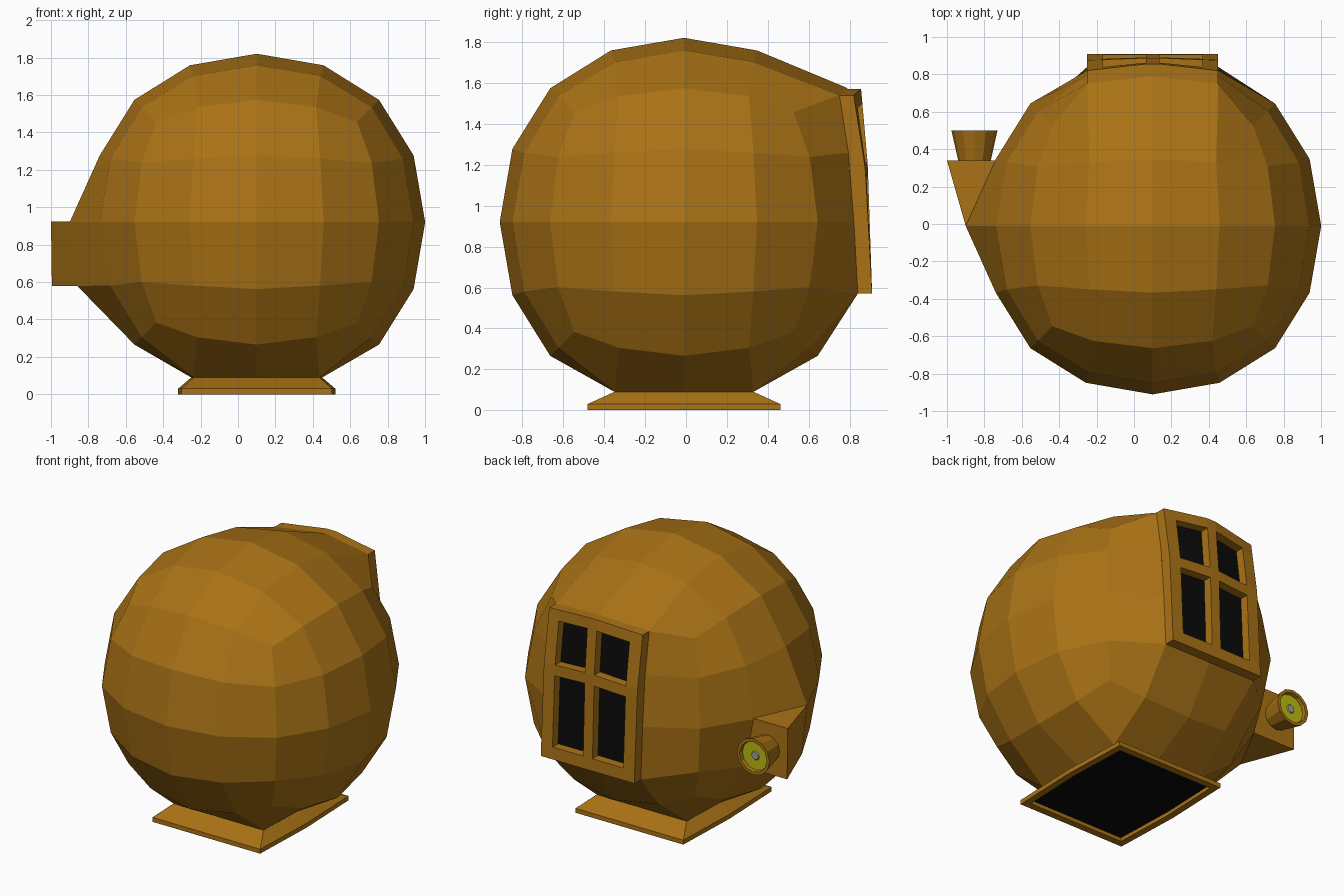
import bpy, bmesh, math
from mathutils import Vector

if "Cube" in bpy.data.objects:
    bpy.data.objects.remove(bpy.data.objects["Cube"])

CX, CY, CZ = 0.1, -0.01, 0.92


def material(name, rgb):
    m = bpy.data.materials.new(name)
    m.diffuse_color = (*rgb, 1)
    m.use_nodes = True
    m.node_tree.nodes["Principled BSDF"].inputs["Base Color"].default_value = m.diffuse_color
    return m


BRASS = material("brass", (0.40, 0.17, 0.008))
BLACK = material("black", (0.003, 0.003, 0.003))
YELLOW = material("yellow", (0.5, 0.5, 0.005))
GREY = material("grey", (0.35, 0.35, 0.35))


def finish(bm, name, mats, recalc=True):
    if recalc:
        bmesh.ops.recalc_face_normals(bm, faces=bm.faces[:])
    me = bpy.data.meshes.new(name)
    bm.to_mesh(me)
    bm.free()
    for m in mats:
        me.materials.append(m)
    ob = bpy.data.objects.new(name, me)
    bpy.context.collection.objects.link(ob)
    return ob


def loft(name, rings, mats, ring_mats, cap_mat):
    """Bridge successive rings of points and cap the last one."""
    bm = bmesh.new()
    loops = [[bm.verts.new(p) for p in r] for r in rings]
    n = len(loops[0])
    for a, b, mi in zip(loops, loops[1:], ring_mats):
        for i in range(n):
            j = (i + 1) % n
            bm.faces.new((a[i], a[j], b[j], b[i])).material_index = mi
    bm.faces.new(loops[-1]).material_index = cap_mat
    return finish(bm, name, mats)


def lerp_profile(v, pts):
    for (a, ya), (b, yb) in zip(pts, pts[1:]):
        if v <= b:
            break
    t = max(0, min(1, (v - a) / (b - a)))
    return ya + (yb - ya) * t


def window_y(u, v):
    """Outer surface of the window frame."""
    c = 1 - abs(u) / 0.35
    edge = lerp_profile(v, [(0.57, 0.91), (1.18, 0.877), (1.54, 0.82)])
    mid = lerp_profile(v, [(0.57, 0.91), (1.18, 0.89), (1.54, 0.86)])
    return edge + (mid - edge) * c


def window_top(u):
    return 1.575 - 0.035 * abs(u) / 0.35


# Helmet shell: cube subdivided twice
bm = bmesh.new()
bmesh.ops.create_cube(bm, size=2.146)
shell = finish(bm, "helmet_shell", [BRASS])
mod = shell.modifiers.new("round", 'SUBSURF')
mod.levels = mod.render_levels = 2
bpy.context.view_layer.objects.active = shell
shell.select_set(True)
bpy.ops.object.modifier_apply(modifier=mod.name)

bm = bmesh.new()
bm.from_mesh(shell.data)
window, neck = set(), set()
for v in bm.verts:
    x, y, z = v.co
    v.co += Vector((CX, CY, CZ))
    if abs(x) < 0.45 and y > 0.5 and z > -0.45:        # window opening
        window.add(v)
        u = 0 if abs(x) < 0.1 else math.copysign(0.35, x)
        if z > 0.5:
            v.co.z = window_top(u)
        elif z < -0.2:
            v.co.z = 0.57
        v.co.x = CX + u
        v.co.y = window_y(u, v.co.z) - 0.07
    elif abs(x) < 0.45 and abs(y) < 0.45 and z < -0.6:  # neck opening
        neck.add(v)
        sx = 0 if abs(x) < 0.1 else math.copysign(1, x)
        sy = 0 if abs(y) < 0.1 else math.copysign(1, y)
        v.co = (CX + sx * 0.35 * (0.96 if sy else 1), CY + sy * 0.34, 0.09)
    elif x < -0.6 and abs(y) < 0.1 and abs(z) < 0.1:    # bulge at the lamp
        v.co.x = -0.9
    elif x < -0.6 and abs(y) < 0.1 and -0.45 < z < 0:
        v.co.x, v.co.z = -0.86, 0.58
holes = [f for f in bm.faces if set(f.verts) <= window or set(f.verts) <= neck]
bmesh.ops.delete(bm, geom=holes, context='FACES')
bm.to_mesh(shell.data)
bm.free()


# Flared neck base with dark underside
def neck_ring(rx, ry, z):
    signs = [(-1, -1), (0, -1), (1, -1), (1, 0), (1, 1), (0, 1), (-1, 1), (-1, 0)]
    return [(CX + a * rx * (0.96 if b else 1), CY + b * ry, z) for a, b in signs]


loft("neck_base",
     [neck_ring(0.35, 0.34, 0.09), neck_ring(0.42, 0.472, 0.03),
      neck_ring(0.42, 0.472, 0), neck_ring(0.375, 0.425, 0),
      neck_ring(0.375, 0.425, 0.025)],
     [BRASS, BLACK], [0, 0, 0, 0], 1)

# Window frame with four recessed panes
us = [-0.35, -0.265, -0.035, 0.035, 0.265, 0.35]
vs = [0.57, 0.65, 1.12, 1.19, 1.47, 1.54]
bm = bmesh.new()
grid = []
for v in vs:
    row = []
    for u in us:
        z = v + (window_top(u) - 1.54) * (v - 0.57) / 0.97
        row.append(bm.verts.new((CX + u, window_y(u, v), z)))
    grid.append(row)
panes = []
for j in range(5):
    for i in range(5):
        f = bm.faces.new((grid[j][i], grid[j + 1][i], grid[j + 1][i + 1], grid[j][i + 1]))
        if i % 2 and j % 2:
            panes.append(f)
rim = [e for e in bm.edges if e.is_boundary]
ext = bmesh.ops.extrude_edge_only(bm, edges=rim)
bmesh.ops.translate(bm, vec=(0, -0.075, 0),
                    verts=[g for g in ext["geom"] if isinstance(g, bmesh.types.BMVert)])
sunk = bmesh.ops.extrude_discrete_faces(bm, faces=panes)["faces"]
for f in sunk:
    f.material_index = 1
    bmesh.ops.translate(bm, vec=(0, -0.06, 0), verts=f.verts[:])
finish(bm, "window_frame", [BRASS, BLACK])

# Lamp bracket: wedge on the side of the shell
loft("lamp_bracket",
     [[(-0.86, -0.01, 0.58), (-0.995, 0.34, 0.58), (-0.66, 0.34, 0.58)],
      [(-0.9, -0.01, 0.925), (-1.0, 0.34, 0.925), (-0.74, 0.34, 0.925)]],
     [BRASS], [0], 0)
bm = bmesh.new()
bm.faces.new([bm.verts.new(p) for p in
              [(-0.86, -0.01, 0.58), (-0.995, 0.34, 0.58), (-0.66, 0.34, 0.58)]])
bm.normal_update()
for f in bm.faces:
    if f.normal.z > 0:
        f.normal_flip()
finish(bm, "lamp_bracket_underside", [BRASS], recalc=False)


# Lamp: flared cup, yellow lens, grey bulb
def lamp_ring(r, y, n=12):
    return [(-0.853 + r * math.cos(2 * math.pi * i / n), y,
             0.755 + r * math.sin(2 * math.pi * i / n)) for i in range(n)]


loft("lamp",
     [lamp_ring(0.085, 0.33), lamp_ring(0.123, 0.5), lamp_ring(0.102, 0.5),
      lamp_ring(0.098, 0.475), lamp_ring(0.03, 0.475), lamp_ring(0.025, 0.482)],
     [BRASS, YELLOW, GREY], [0, 0, 0, 1, 2], 2)
